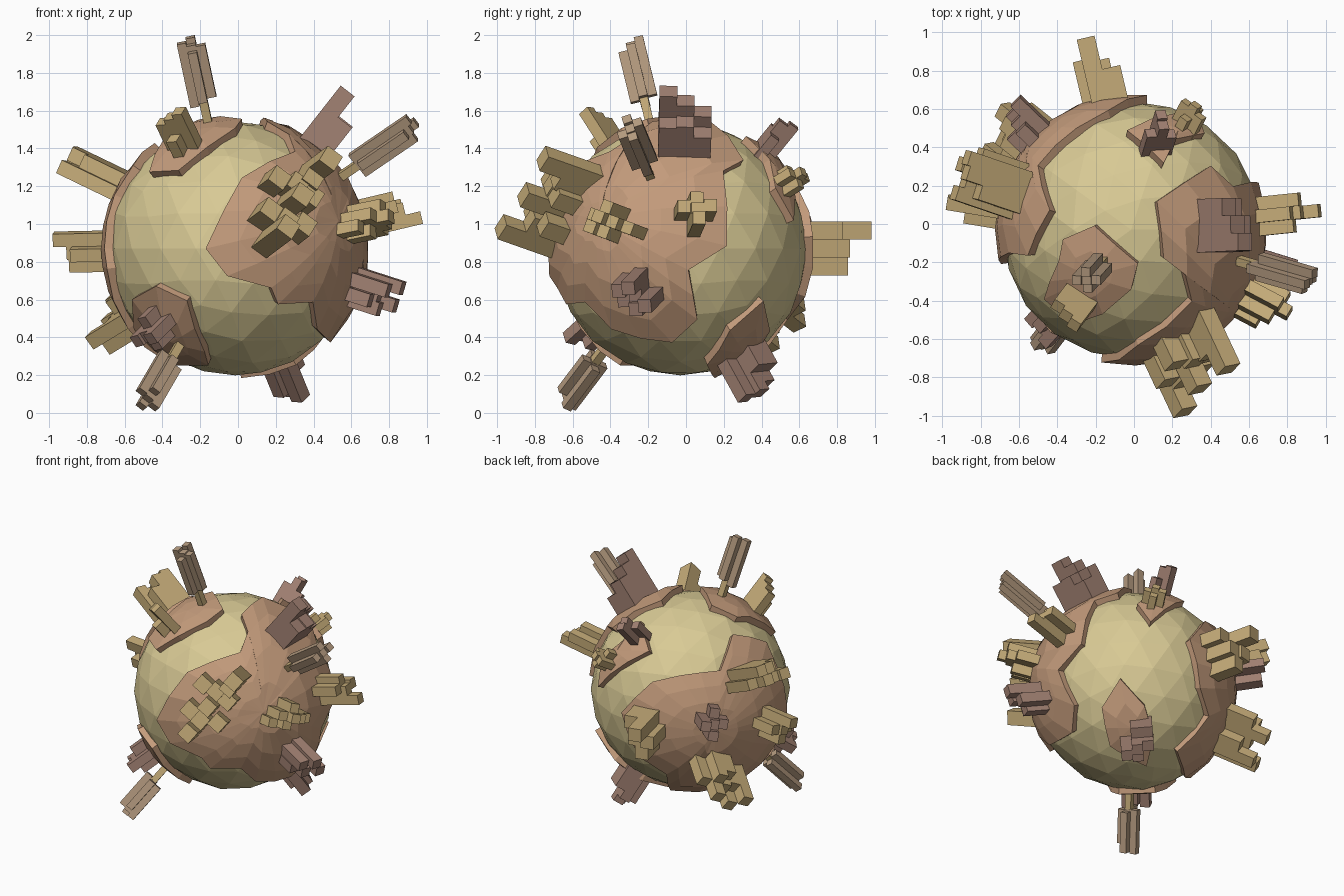
import bpy, bmesh, math, random
from mathutils import Vector, Matrix

if "Cube" in bpy.data.objects:
    bpy.data.objects.remove(bpy.data.objects["Cube"])

random.seed(4)
C = Vector((-0.015, -0.03, 0.87))   # planet centre


def material(name, r, g, b):
    m = bpy.data.materials.new(name)
    m.diffuse_color = (r, g, b, 1)
    m.use_nodes = True
    m.node_tree.nodes["Principled BSDF"].inputs["Base Color"].default_value = m.diffuse_color
    return m


SEA = material("sea_yellow", .69, .59, .30)
LAND = material("land_brown", .55, .33, .20)
TAN = material("tan", .56, .41, .19)
PINK = material("dusky_pink", .36, .22, .17)
BARK = material("bark", .45, .32, .21)


def finish(bm, name, mat):
    me = bpy.data.meshes.new(name)
    bm.to_mesh(me)
    bm.free()
    ob = bpy.data.objects.new(name, me)
    me.materials.append(mat)
    ob.location = C
    bpy.context.collection.objects.link(ob)


def plate(name, centre, pts, rings=4, top=.710, low=.655):
    """Raised land: spherical polygon with a slightly flared rim wall."""
    c = Vector(centre).normalized()
    ps = [Vector(p).normalized() for p in pts]
    edge = []
    for a, b in zip(ps, ps[1:] + ps[:1]):
        n = max(1, math.ceil(a.angle(b) / .36))
        edge += [a.lerp(b, k / n).normalized() for k in range(n)]
    bm = bmesh.new()
    hub = bm.verts.new(c * top)
    loops = [[bm.verts.new(c.lerp(p, (k + 1) / rings).normalized() * top) for p in edge]
             for k in range(rings)]
    loops.append([bm.verts.new((p + (p - c).normalized() * .012).normalized() * low)
                  for p in edge])
    for i in range(len(edge)):
        j = (i + 1) % len(edge)
        bm.faces.new((hub, loops[0][i], loops[0][j]))
        for u, v in zip(loops, loops[1:]):
            bm.faces.new((u[i], v[i], v[j], u[j]))
    bm.normal_update()
    if sum(f.normal.dot(c) for f in hub.link_faces) < 0:
        bmesh.ops.reverse_faces(bm, faces=bm.faces)
    finish(bm, name, LAND)


def cluster(name, d, hint, cell, cells, mat, base=None):
    """Parallel square columns (i, j, tip distance) standing along direction d."""
    d = Vector(d).normalized()
    h = Vector(hint)
    e1 = (h - d * h.dot(d)).normalized()
    e2 = d.cross(e1)
    rot = Matrix((e1, e2, d)).transposed().to_4x4()
    bm = bmesh.new()
    for i, j, tip in cells:
        lat = (i * i + j * j) * cell * cell
        b = base + random.uniform(-.02, .02) if base else .655 - lat * .8
        mid = e1 * (i * cell) + e2 * (j * cell) + d * ((b + tip) / 2)
        size = Matrix.Diagonal((cell, cell, tip - b, 1))
        bmesh.ops.create_cube(bm, size=1, matrix=Matrix.Translation(mid) @ rot @ size)
    finish(bm, name, mat)


# Sea sphere, flat facets
bm = bmesh.new()
bmesh.ops.create_icosphere(bm, subdivisions=3, radius=.672)
for v in bm.verts:
    v.co *= random.uniform(.996, 1.008)
finish(bm, "sea_sphere", SEA)

# Land plates
plate("land_front_right", (.74, -.58, .2), [
    (.45, -.53, .73), (.4, -.33, .86), (.24, -.21, .95), (.19, .21, .96), (.585, .47, .66),
    (.75, .32, .58), (.94, .35, .02), (.985, .06, -.16), (.84, .127, -.53), (.71, -.06, -.7),
    (.61, -.51, -.6), (.58, -.71, -.4), (.32, -.85, -.415), (.27, -.92, -.295),
    (-.06, -.98, -.205), (-.22, -.975, 0), (.05, -.85, .53)])
plate("land_top", (-.3, -.33, .87), [
    (-.5, -.07, .86), (-.27, .03, .96), (.05, -.25, .97), (0, -.44, .9), (-.21, -.62, .755),
    (-.42, -.69, .58), (-.64, -.51, .57), (-.53, -.23, .81)], 2)
plate("land_back_left", (-.7, .6, 0), [
    (.115, .99, .09), (-.17, .877, .45), (-.4, .75, .53), (-.68, .47, .55), (-.6, .145, .79),
    (-.76, -.19, .62), (-.9, -.17, .4), (-.97, -.22, 0), (-.95, -.25, -.15), (-.8, -.05, -.6),
    (-.52, .16, -.836), (-.126, .51, -.85), (-.28, .8, -.53), (-.06, .93, -.357)])
plate("land_back_top", (.33, .7, .55), [
    (.24, .49, .84), (.33, .67, .67), (.54, .71, .45), (.49, .85, .21), (-.03, .73, .68)], 2)
plate("land_back_bottom", (.42, .47, -.77), [
    (.68, .62, -.39), (.7, .37, -.61), (.454, .2, -.87), (.044, .256, -.965),
    (.19, .54, -.82), (.415, .67, -.616)], 2)
plate("land_front_bottom", (-.47, -.52, -.68), [
    (-.77, -.51, -.38), (-.59, -.755, -.28), (-.36, -.85, -.39), (-.23, -.6, -.77),
    (-.2, -.45, -.87), (-.45, -.2, -.87), (-.75, -.25, -.6)], 2)

# Trees: thin trunk with a raised crown of slim columns
for n, d, tip in (("top", (-.235, -.265, 1.09), 1.165), ("right", (.82, -.235, .56), 1.19),
                  ("bottom", (-.43, -.56, -.74), 1.13)):
    cluster("tree_trunk_" + n, d, (0, 1, .3), .045, [(0, 0, .9)], TAN)
    cluster("tree_crown_" + n, d, (0, 1, .3), .049,
            [(0, 0, tip - .03), (1, 0, tip), (-1, 0, tip - .06), (0, 1, tip - .01),
             (0, -1, tip - .04)], BARK, .82)

# Pink column clusters
cluster("columns_upper_right", (.62, .03, .79), (0, 1, 0), .093,
        [(-1, .5, 1.02), (0, .5, .96), (1, .5, .89), (-1, -.5, .88), (0, -.5, .89),
         (1, -.5, .82)], PINK)
cluster("columns_lower_right", (.9, -.28, -.29), (0, 1, .1), .072,
        [(0, 0, .84), (-1, .6, .9), (0, 1, .95), (1, -.5, .92), (-1, -.5, .82), (0, -1, .86)],
        PINK)
cluster("columns_below", (.34, .46, -.83), (.7, -.7, 0), .075,
        [(0, 0, .93), (0, 1, .88), (-1, 0, .88), (1, .5, .93), (0, -1, .82), (-1, -1, .82)], PINK)
cluster("columns_front_low", (-.57, -.63, -.57), (.7, -.5, .3), .065,
        [(0, 0, .84), (1, 0, .88), (0, 1, .8), (-1, 0, .86), (0, -1, .82)], PINK)
cluster("columns_back_left", (-.73, .7, .13), (.6, .7, .2), .07,
        [(0, 0, .84), (1, 0, .91), (0, 1, .88), (-1, 0, .8), (0, -1, .8)], PINK)
cluster("columns_back_top", (.19, .62, .76), (1, .3, 0), .055,
        [(0, 0, .88), (1, 0, .8), (0, 1, .9), (-1, 0, .82)], PINK)

# Tan column clusters
cluster("columns_front", (.4, -.85, .3), (.4, .6, .7), .1,
        [(-2.4, 0, .97), (-1.4, 0, .85), (-1.4, 1, .83), (-.2, .2, .95), (-.8, -1, .82),
         (.8, .5, .84), (.8, -.5, .83), (1.6, 0, .85), (2.4, 0, .98), (.5, 1.5, .82)], TAN)
cluster("columns_left_long", (-.85, .29, .41), (0, 1, .1), .076,
        [(-1.5, 0, 1.03), (-.5, 0, 1.0), (.5, 0, 1.05), (1.5, 0, .96), (-1, -1, .94),
         (0, -1, 1.04), (1, -1, 1.06)], TAN)
cluster("columns_left_mid", (-.97, .16, -.02), (0, 1, .2), .07,
        [(0, 0, .9), (0, -1, .97), (1, 0, .88), (-1, 0, .87), (0, 1, .89)], TAN)
cluster("columns_back", (-.23, .97, .0), (0, 0, 1), .095,
        [(1, 0, 1.03), (0, -.5, .92), (0, .5, .9), (-1, 0, .9), (1, 1, .85)], TAN)
cluster("columns_back_low", (-.69, .55, -.42), (.3, .6, .3), .08,
        [(0, 0, .9), (1, 0, 1.0), (2, 0, .88), (-1, 0, .87), (-1, 1, .97), (0, 1, .85),
         (1, -1, .9), (-2, 0, .98), (0, -1, .85)], TAN)
cluster("columns_top_left", (-.38, -.5, .78), (.9, -.5, 0), .063,
        [(1, 0, .93), (0, 0, .9), (-1, 0, .87), (0, -1, .8)], TAN)
cluster("columns_right", (.97, .1, .23), (0, 1, 0), .068,
        [(0, 0, .92), (0, -1, 1.0), (1, .3, .92), (-1, .3, .88), (0, 1, .88)], TAN)
cluster("columns_right_front", (.87, -.46, .18), (.3, .8, -.3), .065,
        [(0, 0, .95), (1, 0, .9), (-1, 0, .88), (0, 1, .9), (0, -1, .84), (2, 0, .84),
         (-1.5, -1, .82)], TAN)
cluster("columns_back_top_small", (.4, .77, .48), (.8, -.5, .3), .05,
        [(0, 0, .84), (1, 0, .8), (-1, 0, .82), (0, 1, .8), (0, -1, .77)], TAN)
